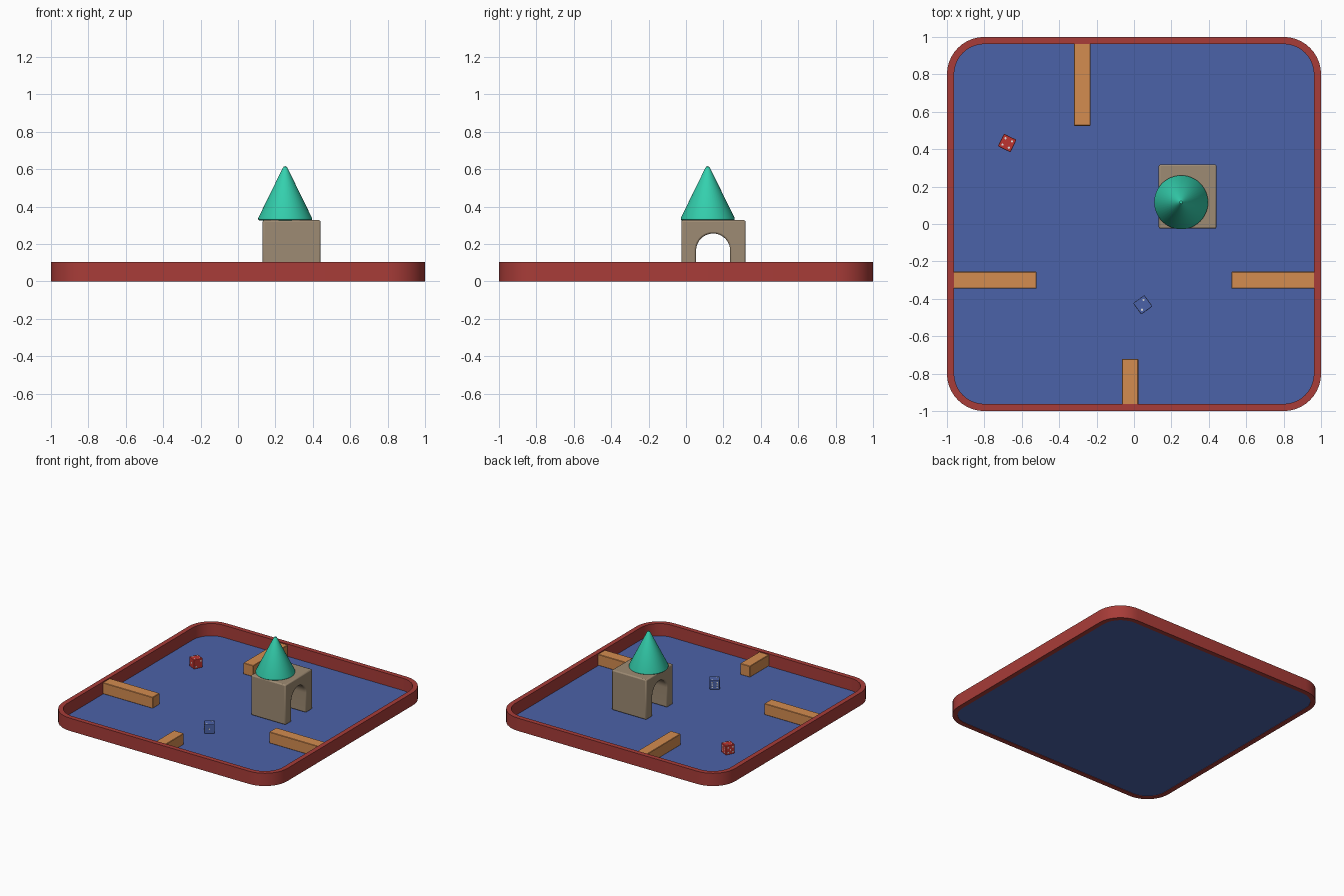
import bpy, bmesh, math
from mathutils import Matrix, Vector

if "Cube" in bpy.data.objects:
    bpy.data.objects.remove(bpy.data.objects["Cube"])


def material(name, r, g, b):
    lin = [((c / 255 + 0.055) / 1.055) ** 2.4 for c in (r, g, b)]
    m = bpy.data.materials.new(name)
    m.diffuse_color = (*lin, 1)
    m.use_nodes = True
    m.node_tree.nodes["Principled BSDF"].inputs["Base Color"].default_value = m.diffuse_color
    return m


RED = material("tray red", 168, 60, 56)
BLUE = material("floor blue", 75, 98, 168)
WOOD = material("wood orange", 212, 140, 80)
STONE = material("stone", 158, 139, 115)
TEAL = material("roof teal", 52, 208, 174)
DIE_RED = material("die red", 190, 52, 48)
PIP = material("pip white", 225, 225, 225)


def finish(name, bm, mats, smooth=False):
    bmesh.ops.recalc_face_normals(bm, faces=bm.faces)
    me = bpy.data.meshes.new(name)
    bm.to_mesh(me)
    bm.free()
    ob = bpy.data.objects.new(name, me)
    bpy.context.collection.objects.link(ob)
    for m in mats:
        me.materials.append(m)
    if smooth:
        bpy.context.view_layer.objects.active = ob
        ob.select_set(True)
        bpy.ops.object.shade_smooth_by_angle(angle=math.radians(35))
        ob.select_set(False)
    return ob


def bevel(ob, width, segments=2):
    mod = ob.modifiers.new("bevel", 'BEVEL')
    mod.width, mod.segments, mod.limit_method = width, segments, 'ANGLE'


def rounded_square(half, radius, steps=10):
    pts = []
    for q, (sx, sy) in enumerate([(1, 1), (-1, 1), (-1, -1), (1, -1)]):
        for i in range(steps + 1):
            a = math.pi / 2 * (q + i / steps)
            pts.append((sx * (half - radius) + radius * math.cos(a),
                        sy * (half - radius) + radius * math.sin(a)))
    return pts


# tray rim: rectangular section swept round a rounded square
bm = bmesh.new()
rings = [[bm.verts.new((x, y, z)) for x, y in rounded_square(h, r)]
         for h, r, z in [(1, .2, 0), (1, .2, .103), (.962, .162, .103), (.962, .162, 0)]]
n = len(rings[0])
for k in range(4):
    a, b = rings[k], rings[(k + 1) % 4]
    for i in range(n):
        j = (i + 1) % n
        bm.faces.new((a[i], a[j], b[j], b[i]))
finish("tray_rim", bm, [RED], True)

# tray floor
bm = bmesh.new()
bm.faces.new([bm.verts.new((x, y, .004)) for x, y in rounded_square(.962, .162)])
floor = finish("tray_floor", bm, [BLUE])


# low wooden barriers
def block(name, x0, x1, y0, y1, z1):
    bm = bmesh.new()
    bmesh.ops.create_cube(bm, size=1)
    for v in bm.verts:
        v.co = Vector((x1 if v.co.x > 0 else x0, y1 if v.co.y > 0 else y0,
                       z1 if v.co.z > 0 else .005))
    bevel(finish(name, bm, [WOOD]), .003, 1)


block("barrier_left", -.965, -.52, -.345, -.255, .095)
block("barrier_right", .52, .965, -.345, -.255, .095)
block("barrier_back", -.32, -.232, .525, .965, .095)
block("barrier_front", -.065, .023, -.965, -.722, .095)

# stone gatehouse: arch profile extruded along x
y0, y1, top = -.025, .318, .328
cy, r, spring = .145, .091, .165
prof = [(y0, .005), (y0, top), (y1, top), (y1, .005), (cy + r, .005)]
prof += [(cy + r * math.cos(math.pi * i / 20), spring + r * math.sin(math.pi * i / 20))
         for i in range(21)]
prof += [(cy - r, .005)]
bm = bmesh.new()
face = bm.faces.new([bm.verts.new((.132, y, z)) for y, z in prof])
ext = bmesh.ops.extrude_face_region(bm, geom=[face])
bmesh.ops.translate(bm, vec=(.309, 0, 0),
                    verts=[v for v in ext["geom"] if isinstance(v, bmesh.types.BMVert)])
bevel(finish("gatehouse", bm, [STONE], True), .009)

# conical roof: lathed profile with soft rim and tip
bm = bmesh.new()
prof = [(0, .326), (.138, .326), (.144, .331), (.144, .339), (.014, .604), (.008, .613), (0, .616)]
pts = [bm.verts.new((rr, 0, z)) for rr, z in prof]
edges = [bm.edges.new(p) for p in zip(pts, pts[1:])]
bmesh.ops.spin(bm, geom=pts + edges, cent=(0, 0, 0), axis=(0, 0, 1),
               angle=math.tau, steps=48)
bmesh.ops.remove_doubles(bm, verts=bm.verts, dist=1e-4)
bmesh.ops.translate(bm, verts=bm.verts, vec=(.252, .116, 0))
finish("roof_cone", bm, [TEAL], True)

# dice with thin pip plates on every side
S = .074
DIAG = [(-1, -1), (1, 1)]
SQUARE = DIAG + [(-1, 1), (1, -1)]
PIPS = {1: [(0, 0)], 2: DIAG, 3: DIAG + [(0, 0)], 4: SQUARE, 5: SQUARE + [(0, 0)],
        6: SQUARE + [(-1, 0), (1, 0)]}


def die(name, x, y, angle, top_count, mat):
    place = Matrix.Translation((x, y, S / 2 + .005)) @ Matrix.Rotation(math.radians(angle), 4, 'Z')
    bm = bmesh.new()
    bmesh.ops.create_cube(bm, size=S, matrix=place)
    bevel(finish(name, bm, [mat]), .004, 2)
    sides = [n for n in range(1, 7) if n not in (top_count, 7 - top_count)]
    faces = [(Matrix.Rotation(k * math.pi / 2, 4, 'Z') @ Matrix.Rotation(math.pi / 2, 4, 'X'), c)
             for k, c in enumerate([sides[0], sides[1], sides[3], sides[2]])]
    faces += [(Matrix.Identity(4), top_count)]
    bm = bmesh.new()
    for rot, count in faces:
        for u, v in PIPS[count]:
            bmesh.ops.create_cone(bm, cap_ends=True, segments=10, radius1=.006, radius2=.006,
                                  depth=.002, matrix=place @ rot @
                                  Matrix.Translation((u * .019, v * .019, S / 2)))
    finish(name + "_pips", bm, [PIP])


die("red_die", -.678, .433, -26, 4, DIE_RED)
die("blue_die", .047, -.432, 36, 2, BLUE)
